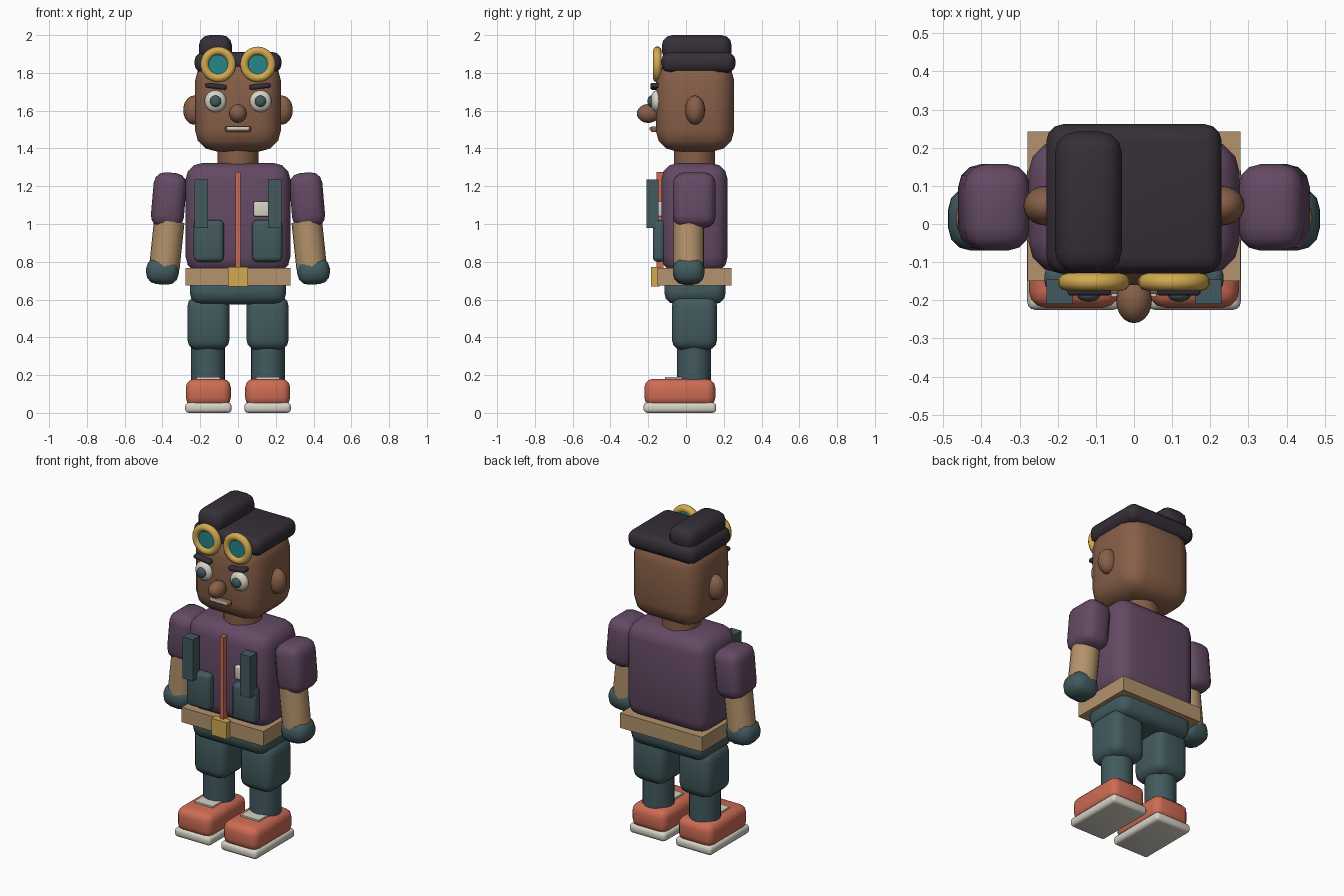
import bpy, bmesh
from math import radians
from mathutils import Matrix, Vector

cube = bpy.data.objects.get("Cube")
if cube:
    bpy.data.objects.remove(cube, do_unlink=True)


def material(name, code):
    # hex colour turned into linear values
    srgb = [int(code[i:i + 2], 16) / 255 for i in (0, 2, 4)]
    color = [((c + 0.055) / 1.055) ** 2.4 for c in srgb] + [1]
    mat = bpy.data.materials.new(name)
    mat.use_nodes = True
    mat.diffuse_color = color
    bsdf = mat.node_tree.nodes["Principled BSDF"]
    bsdf.inputs["Base Color"].default_value = color
    bsdf.inputs["Roughness"].default_value = 0.8
    return mat


skin = material("brown skin", "875F48")
hair = material("dark hair", "352E37")
purple = material("purple jacket", "644A64")
teal = material("dark teal cloth", "425A5E")
tan = material("tan leather", "B4936C")
gold = material("gold metal", "D2AA50")
orange = material("orange red", "CE6C54")
white = material("off white", "D6D2C6")
glass = material("teal glass", "26868A")


def finish(bm, name, mat, center, tilt=0, lean=0):
    """Store the mesh; tilt turns about y, lean about x, in degrees."""
    mesh = bpy.data.meshes.new(name)
    turn = Matrix.Rotation(radians(tilt), 4, 'Y') @ Matrix.Rotation(radians(lean), 4, 'X')
    bm.transform(Matrix.Translation(center) @ turn)
    bm.to_mesh(mesh)
    bm.free()
    mesh.materials.append(mat)
    obj = bpy.data.objects.new(name, mesh)
    bpy.context.collection.objects.link(obj)
    bpy.ops.object.select_all(action='DESELECT')
    obj.select_set(True)
    bpy.context.view_layer.objects.active = obj
    bpy.ops.object.shade_smooth_by_angle(angle=radians(40))
    return obj


def box(name, mat, x, y, z, bevel=0, tilt=0):
    """Box given by its (min, max) ranges, with rounded edges."""
    spans = (x, y, z)
    bm = bmesh.new()
    bmesh.ops.create_cube(bm, size=1)
    bmesh.ops.scale(bm, vec=[b - a for a, b in spans], verts=bm.verts)
    if bevel:
        bmesh.ops.bevel(bm, geom=bm.edges[:], offset=bevel, segments=3,
                        profile=0.5, affect='EDGES', clamp_overlap=True)
    return finish(bm, name, mat, [(a + b) / 2 for a, b in spans], tilt)


def ball(name, mat, center, radii):
    bm = bmesh.new()
    bmesh.ops.create_uvsphere(bm, u_segments=20, v_segments=12, radius=1)
    bmesh.ops.scale(bm, vec=radii, verts=bm.verts)
    return finish(bm, name, mat, center)


def tube(name, mat, center, radius, length, tilt=0, lean=0):
    bm = bmesh.new()
    bmesh.ops.create_cone(bm, cap_ends=True, segments=20, radius1=radius,
                          radius2=radius, depth=length)
    return finish(bm, name, mat, center, tilt, lean)


def ring(name, mat, center, major, minor):
    """Upright ring facing the front, spun from a small circle."""
    bm = bmesh.new()
    bmesh.ops.create_circle(bm, segments=10, radius=minor,
                            matrix=Matrix.Translation((major, 0, 0)))
    bmesh.ops.spin(bm, geom=bm.edges[:], cent=(0, 0, 0), axis=(0, 1, 0),
                   angle=radians(360), steps=28, use_merge=True)
    # the circle lies in xy, so spinning about y sweeps the ring
    bmesh.ops.remove_doubles(bm, verts=bm.verts, dist=0.0005)
    bmesh.ops.recalc_face_normals(bm, faces=bm.faces)
    return finish(bm, name, mat, center)


# Head and hair
box("head", skin, (-0.227, 0.227), (-0.16, 0.255), (1.385, 1.87), 0.11)
tube("neck", skin, (0, 0.045, 1.35), 0.109, 0.16)
box("hair_slab", hair, (-0.23, 0.23), (-0.13, 0.262), (1.80, 1.91), 0.045)
box("hair_roll", hair, (-0.207, -0.032), (-0.128, 0.242), (1.86, 2.0), 0.055)
ball("nose", skin, (0, -0.2, 1.585), (0.047, 0.06, 0.05))
box("lips", skin, (-0.068, 0.068), (-0.186, -0.14), (1.487, 1.517), 0.008)
box("teeth", white, (-0.06, 0.06), (-0.192, -0.15), (1.495, 1.514), 0.004)

# Torso, neckline to belt
box("jacket", purple, (-0.277, 0.277), (-0.13, 0.22), (0.74, 1.322), 0.085)
box("zipper", orange, (-0.012, 0.012), (-0.157, -0.12), (0.755, 1.275))
box("badge", white, (0.083, 0.165), (-0.156, -0.12), (1.04, 1.12), 0.008)
box("belt", tan, (-0.279, 0.279), (-0.15, 0.242), (0.675, 0.766))
box("buckle", gold, (-0.052, 0.052), (-0.184, -0.14), (0.67, 0.772))
box("hips", teal, (-0.255, 0.255), (-0.115, 0.21), (0.575, 0.73), 0.06)


def spread(s, near, far):
    """Range from near to far on side s of the middle."""
    return tuple(sorted((s * near, s * far)))


for side, s in (("left", 1), ("right", -1)):
    # Face
    ball(side + "_ear", skin, (s * 0.232, 0.048, 1.603), (0.058, 0.052, 0.077))
    ball(side + "_eye", white, (s * 0.119, -0.155, 1.65), (0.058, 0.034, 0.058))
    ball(side + "_iris", teal, (s * 0.119, -0.186, 1.65), (0.03, 0.018, 0.03))
    box(side + "_eyebrow", hair, spread(s, 0.06, 0.175), (-0.188, -0.14),
        (1.716, 1.742), 0.01, tilt=-s * 7)
    # Goggles
    ring(side + "_goggle_rim", gold, (s * 0.105, -0.152, 1.845), 0.072, 0.023)
    tube(side + "_goggle_lens", glass, (s * 0.105, -0.148, 1.845), 0.062, 0.024, lean=90)
    # Jacket details
    box(side + "_strap", teal, spread(s, 0.16, 0.23), (-0.21, -0.145), (0.98, 1.235))
    box(side + "_pocket", teal, spread(s, 0.075, 0.235), (-0.176, -0.11), (0.80, 1.022), 0.025)
    # Arm
    box(side + "_sleeve", purple, spread(s, 0.279, 0.454), (-0.07, 0.157),
        (0.98, 1.272), 0.06, tilt=-s * 5)
    tube(side + "_forearm", tan, (s * 0.377, 0.015, 0.89), 0.081, 0.25, tilt=-s * 6)
    box(side + "_glove", teal, spread(s, 0.313, 0.487), (-0.07, 0.098),
        (0.68, 0.82), 0.06, tilt=-s * 4)
    # Leg
    box(side + "_thigh", teal, spread(s, 0.045, 0.268), (-0.075, 0.165), (0.333, 0.62), 0.055)
    tube(side + "_shin", teal, (s * 0.158, 0.042, 0.265), 0.09, 0.21)
    box(side + "_shoe", orange, spread(s, 0.038, 0.276), (-0.22, 0.155), (0.035, 0.18), 0.045)
    box(side + "_sole", white, spread(s, 0.034, 0.28), (-0.225, 0.16), (0, 0.055), 0.02)
    box(side + "_shoe_tongue", white, spread(s, 0.095, 0.22), (-0.11, -0.02), (0.165, 0.19))
